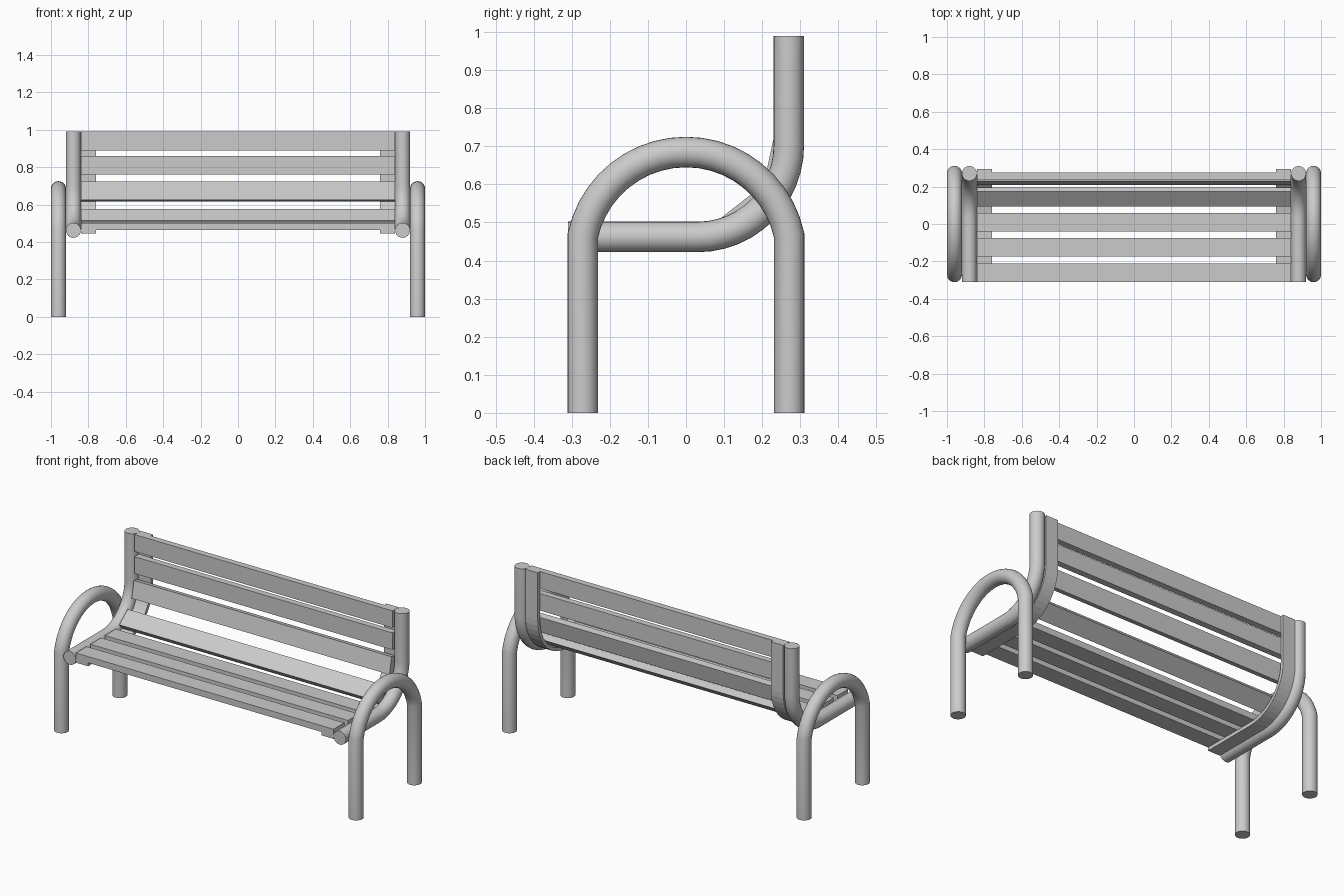
import bpy
import bmesh
from math import sin, cos, pi, radians
from mathutils import Vector, Matrix

if "Cube" in bpy.data.objects:
    bpy.data.objects.remove(bpy.data.objects["Cube"])

grey = bpy.data.materials.new("light grey")
grey.use_nodes = True
colour = (0.6, 0.6, 0.6, 1)
grey.diffuse_color = colour
grey.node_tree.nodes["Principled BSDF"].inputs["Base Color"].default_value = colour


def finish(name, bm, smooth=False):
    bmesh.ops.recalc_face_normals(bm, faces=bm.faces)
    mesh = bpy.data.meshes.new(name)
    bm.to_mesh(mesh)
    bm.free()
    mesh.materials.append(grey)
    obj = bpy.data.objects.new(name, mesh)
    bpy.context.collection.objects.link(obj)
    if smooth:
        bpy.ops.object.select_all(action="DESELECT")
        obj.select_set(True)
        bpy.context.view_layer.objects.active = obj
        bpy.ops.object.shade_smooth_by_angle(angle=radians(35))
    return obj


def arc(cy, cz, radius, start, end, steps):
    angles = [radians(start + (end - start) * i / steps) for i in range(steps + 1)]
    return [(cy + radius * cos(a), cz + radius * sin(a)) for a in angles]


def sweep(name, x, path, section, smooth=False):
    """Sweep a section of (sideways, outward) points along a (y, z) path with mitred joints."""
    pts = [Vector(p) for p in path]
    bm = bmesh.new()
    rings = []
    for i, p in enumerate(pts):
        before = (p - pts[i - 1]).normalized() if i else (pts[1] - p).normalized()
        after = (pts[i + 1] - p).normalized() if i < len(pts) - 1 else before
        tangent = (before + after).normalized()
        normal = Vector((tangent.y, -tangent.x)) / tangent.dot(before)
        rings.append([bm.verts.new((x + s, p.x + normal.x * o, p.y + normal.y * o))
                      for s, o in section])
    n = len(section)
    for a, b in zip(rings, rings[1:]):
        for i in range(n):
            j = (i + 1) % n
            bm.faces.new((a[i], a[j], b[j], b[i]))
    bm.faces.new(rings[0])
    bm.faces.new(rings[-1])
    return finish(name, bm, smooth)


def slat(name, y, z, tilt):
    bm = bmesh.new()
    bmesh.ops.create_cube(bm, size=1)
    bm.transform(Matrix.Translation((0, y, z)) @ Matrix.Rotation(radians(tilt), 4, "X")
                 @ Matrix.Diagonal((1.68, 0.1, 0.037, 1)))
    return finish(name, bm)


tube = [(0.04 * cos(2 * pi * i / 24), 0.04 * sin(2 * pi * i / 24)) for i in range(24)]
strip = [(-0.04, -0.01), (0.04, -0.01), (0.04, 0.01), (-0.04, 0.01)]

arch_path = [(0.271, 0)] + arc(0, 0.408, 0.277, 12, 168, 20) + [(-0.271, 0)]
frame_path = [(-0.31, 0.462)] + arc(0.03, 0.702, 0.24, -90, 0, 12) + [(0.27, 0.99)]
strip_path = [(-0.31, 0.455)] + arc(0.03, 0.71, 0.255, -90, 0, 12) + [(0.285, 0.99)]

# Arched legs, bent side tubes and the flat strips that carry the slats
for side, s in (("left", 1), ("right", -1)):
    sweep(side + "_arched_leg", s * 0.96, arch_path, tube, True)
    sweep(side + "_frame_tube", s * 0.88, frame_path, tube, True)
    sweep(side + "_support_strip", s * 0.80, strip_path, strip)

# Seat slats, one slat in the bend, and backrest slats
for i in range(3):
    slat(f"seat_slat_{i + 1}", -0.26 + 0.135 * i, 0.4835, 0)
slat("bend_slat", 0.145, 0.53, 38)
slat("lower_back_slat", 0.238, 0.67, 78)
slat("middle_back_slat", 0.2565, 0.81, 90)
slat("top_back_slat", 0.2565, 0.94, 90)
